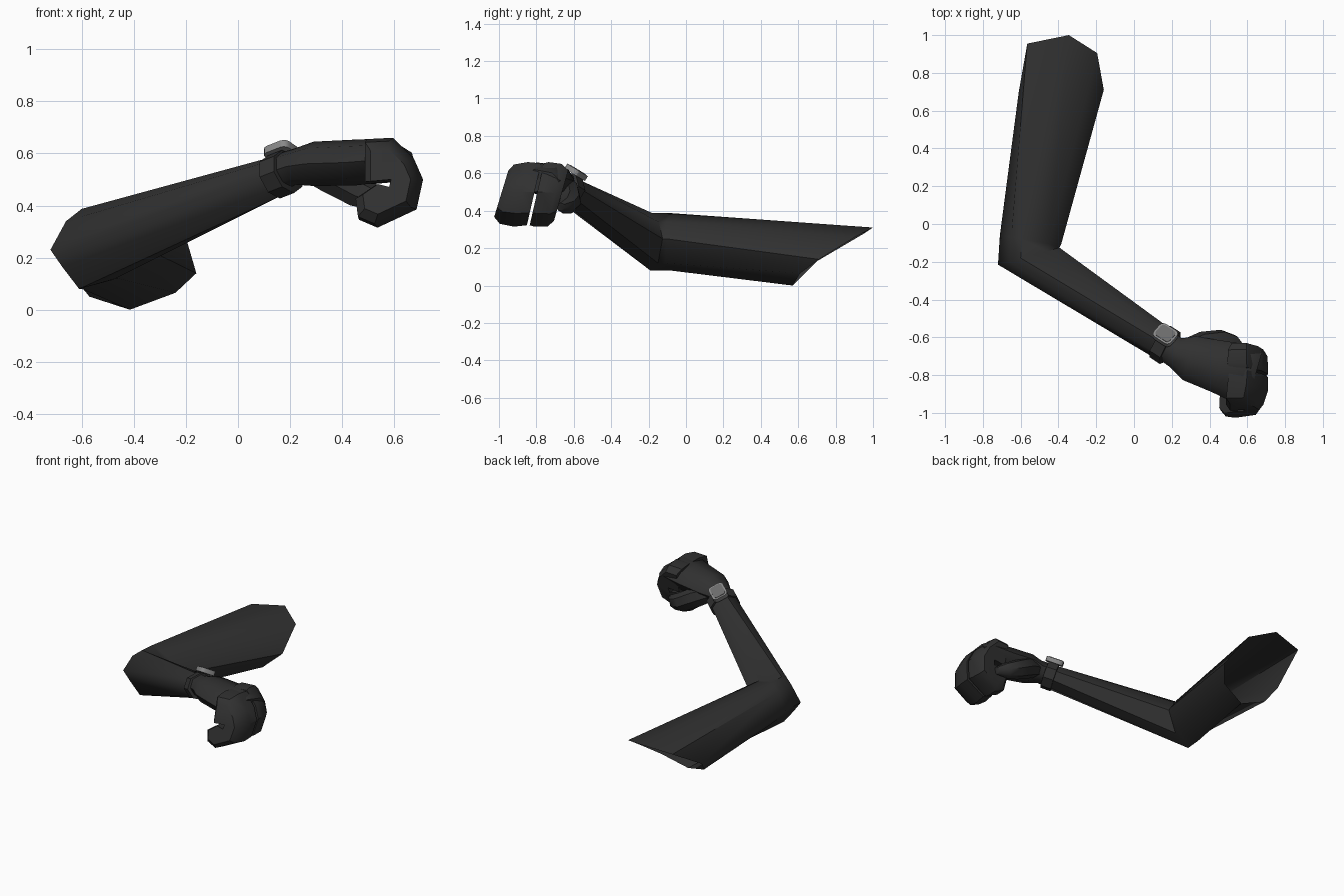
import bpy, bmesh
from math import sin, cos, pi
from mathutils import Vector, Matrix

if "Cube" in bpy.data.objects:
    bpy.data.objects.remove(bpy.data.objects["Cube"])


def material(name, v):
    m = bpy.data.materials.new(name)
    m.diffuse_color = (v, v, v, 1)
    m.use_nodes = True
    m.node_tree.nodes["Principled BSDF"].inputs["Base Color"].default_value = m.diffuse_color
    return m


DARK = material("dark_fabric", 0.03)
RIM = material("rim_grey", 0.25)
SCREEN = material("screen_grey", 0.15)


def finish(bm, name, mat, angle=40):
    bmesh.ops.recalc_face_normals(bm, faces=bm.faces)
    me = bpy.data.meshes.new(name)
    bm.to_mesh(me)
    bm.free()
    ob = bpy.data.objects.new(name, me)
    bpy.context.collection.objects.link(ob)
    me.materials.append(mat)
    bpy.ops.object.select_all(action='DESELECT')
    ob.select_set(True)
    bpy.context.view_layer.objects.active = ob
    bpy.ops.object.shade_smooth_by_angle(angle=angle * pi / 180)
    return ob


def loft(name, rings, cap_start=True, cap_end=True, angle=40):
    bm = bmesh.new()
    vs = [[bm.verts.new(p) for p in r] for r in rings]
    n = len(vs[0])
    for a, b in zip(vs, vs[1:]):
        for i in range(n):
            j = (i + 1) % n
            bm.faces.new((a[i], a[j], b[j], b[i]))
    if cap_start:
        bm.faces.new(vs[0])
    if cap_end:
        bm.faces.new(vs[-1])
    return finish(bm, name, DARK, angle)


def ring(c, side, up, w, h, n=8):
    c, side, up = Vector(c), Vector(side).normalized(), Vector(up).normalized()
    return [c + up * h * cos(2 * pi * i / n) + side * w * sin(2 * pi * i / n) for i in range(n)]


# sleeve: slanted open shoulder, elbow, wrist
shoulder = [(-.345, 1, .31), (-.195, .905, .26), (-.16, .71, .14), (-.24, .61, .065),
            (-.415, .57, .0), (-.57, .62, .05), (-.61, .70, .13), (-.565, .955, .28)]
elbow = [(-.6, -.18, .387), (-.46, -.145, .34), (-.395, -.125, .25), (-.47, -.15, .12),
         (-.61, -.19, .08), (-.675, -.205, .165), (-.72, -.215, .23), (-.66, -.2, .34)]
shift = [.1, .04, .02, .04, .11, .15, .155, .13]
elbow_back = [(x + .01, y + s, z) for (x, y, z), s in zip(elbow, shift)]
d = Vector((.796, -.52, .31)).normalized()      # forearm direction
side = Vector((.547, .837, 0)).normalized()
up = side.cross(d).normalized()
if up.z < 0:
    up = -up
loft("sleeve", [shoulder, elbow_back, elbow, ring((.15, -.632, .513), side, up, .088, .077)],
     cap_start=False, angle=50)

# watch strap
sc = Vector((.165, -.64, .52))
loft("watch_strap", [ring(sc + d * t, side, up, w, w * .87) for t, w in
                     ((-.036, .085), (-.034, .1), (.034, .1), (.036, .085))], angle=30)


# watch case and screen
n = Vector((0, .53, .85))
n = (n - d * n.dot(d)).normalized()
t = n.cross(d)


def plate(name, size, height, mat, bevel):
    bm = bmesh.new()
    bmesh.ops.create_cube(bm, size=1)
    bmesh.ops.scale(bm, vec=size, verts=bm.verts)
    edges = [e for e in bm.edges if abs(e.verts[0].co.z - e.verts[1].co.z) > .001]
    bmesh.ops.bevel(bm, geom=edges, offset=bevel, segments=3, profile=.5, affect='EDGES')
    m = Matrix((d, t, n)).transposed().to_4x4()
    m.translation = sc + n * height
    bm.transform(m)
    return finish(bm, name, mat, 30)


plate("watch_case", (.115, .1, .03), .1, RIM, .025)
plate("watch_screen", (.092, .078, .008), .114, SCREEN, .018)

# palm
u = (.28, .96, 0)
loft("palm", [ring((.17, -.645, .53), side, up, .08, .072),
              ring((.22, -.68, .55), (.4, .9, 0), (0, 0, 1), .082, .07),
              ring((.29, -.71, .56), u, (0, 0, 1), .12, .085),
              ring((.45, -.755, .565), u, (0, 0, 1), .14, .088),
              ring((.58, -.795, .575), u, (0, 0, 1), .16, .083),
              ring((.64, -.81, .56), u, (0, 0, 1), .14, .06)], angle=50)

# curled fingers: one hooked outline swept across the hand
hook = [(.50, .655), (.60, .66), (.68, .58), (.715, .50), (.69, .385), (.54, .315),
        (.47, .345), (.46, .42), (.54, .475), (.60, .46), (.61, .50), (.50, .49)]


def fingers(name, sections):
    rings = []
    for y, s, dx, dz in sections:
        rings.append([(.6 + (x - .6) * s + dx, y + (z - .5) * .22, .5 + (z - .5) * s + dz)
                      for x, z in hook])
    loft(name, rings, angle=35)


fingers("outer_fingers", [(-.985, .72, -.02, .0), (-.955, .92, -.02, .0),
                          (-.88, 1, -.005, .0), (-.81, .96, .0, .0)])
fingers("index_finger", [(-.795, .96, .0, .0), (-.77, 1, -.005, .0),
                         (-.70, .97, -.005, -.005), (-.665, .78, -.005, -.01)])

# thumb
path = [((.27, -.66, .545), .055), ((.35, -.635, .51), .066), ((.46, -.62, .45), .062),
        ((.53, -.635, .425), .05), ((.58, -.67, .42), .025)]
loft("thumb", [ring(c, (.1, 1, 0), (.45, 0, .9), r, r, 7) for c, r in path], angle=45)
